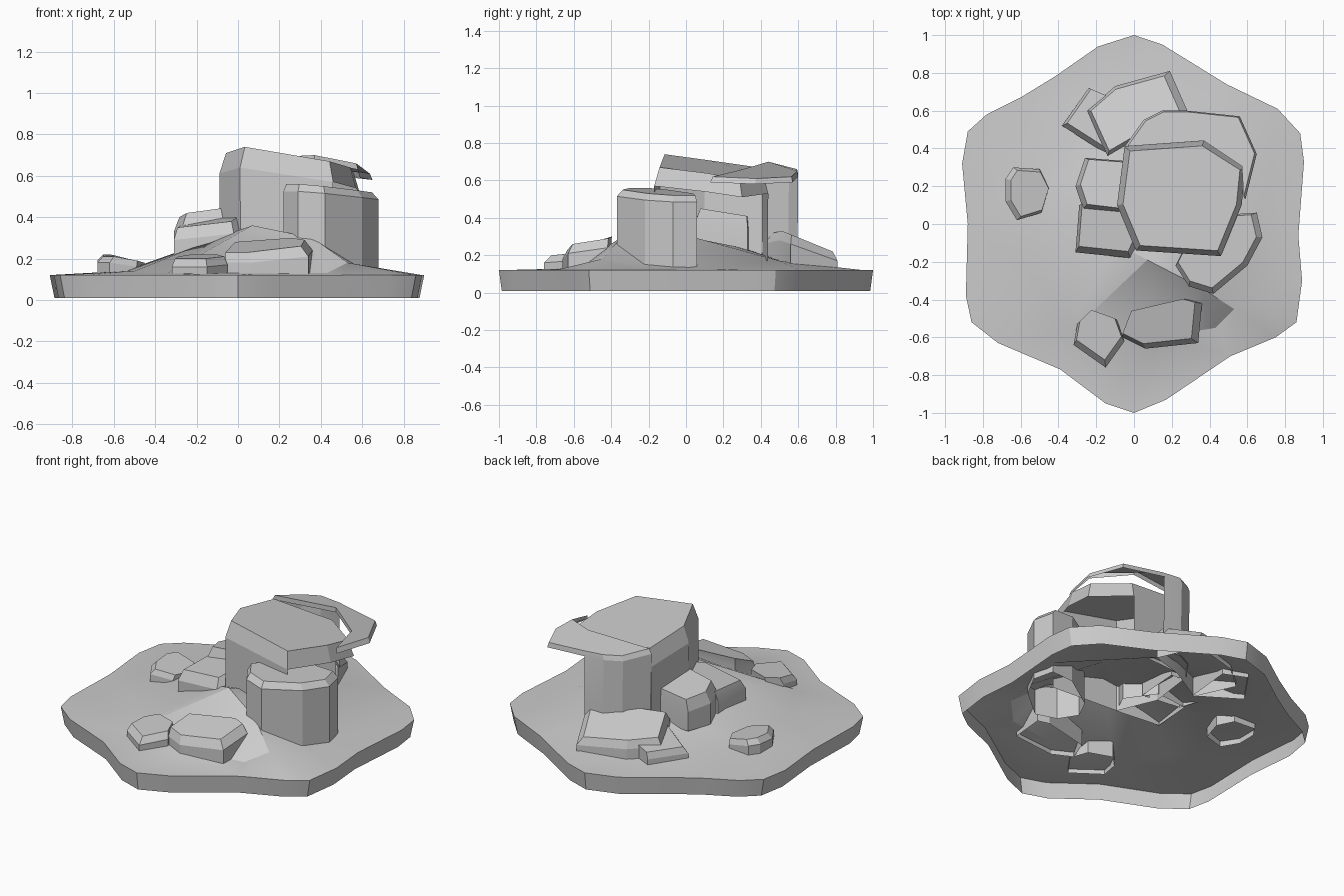
import bpy
import bmesh
import math
from mathutils import Vector
from mathutils.geometry import delaunay_2d_cdt

default_cube = bpy.data.objects.get("Cube")
if default_cube:
    bpy.data.objects.remove(default_cube, do_unlink=True)

# One stone colour for everything
stone = bpy.data.materials.new("stone_grey")
stone.use_nodes = True
stone_colour = (.6, .6, .6, 1)
stone.diffuse_color = stone_colour
stone.node_tree.nodes["Principled BSDF"].inputs["Base Color"].default_value = stone_colour


def finish(name, bm, smooth_angle):
    """Turn a bmesh into a named, shaded object in the scene."""
    bmesh.ops.recalc_face_normals(bm, faces=bm.faces[:])
    mesh = bpy.data.meshes.new(name)
    bm.to_mesh(mesh)
    bm.free()
    mesh.materials.append(stone)
    obj = bpy.data.objects.new(name, mesh)
    bpy.context.collection.objects.link(obj)
    bpy.ops.object.select_all(action="DESELECT")
    obj.select_set(True)
    bpy.context.view_layer.objects.active = obj
    bpy.ops.object.shade_smooth_by_angle(angle=math.radians(smooth_angle))
    return obj


def bridge(bm, upper, lower, open_sides=()):
    """Join two closed rings with quads, leaving the listed sides open."""
    count = len(upper)
    for i in range(count):
        if i not in open_sides:
            j = (i + 1) % count
            bm.faces.new((upper[i], lower[i], lower[j], upper[j]))


def rock(name, outline, inset=.9, drop=.05, lean=(0, 0), flare=1, base=.1, open_sides=()):
    """Chipped boulder: inset, leaning top, sloping shoulder and walls."""
    bm = bmesh.new()
    points = [Vector(p) for p in outline]
    centre = sum(points, Vector()) / len(points)

    def ring(scale, height, shift=(0, 0)):
        return [bm.verts.new((centre.x + (p.x - centre.x) * scale + shift[0],
                              centre.y + (p.y - centre.y) * scale + shift[1],
                              height(p))) for p in points]

    top = ring(inset, lambda p: p.z, lean)
    shoulder = ring(1, lambda p: p.z - drop)
    foot = ring(flare, lambda p: base)
    bm.faces.new(top)
    bridge(bm, top, shoulder)
    bridge(bm, shoulder, foot, open_sides)
    return finish(name, bm, 15)


# Ground tile: wavy hexagonal rim with a mound, open underneath
rim = [(0, 1), (-.19, .94), (-.42, .78), (-.6, .67), (-.78, .58), (-.88, .49),
       (-.91, .32), (-.88, 0), (-.89, -.38), (-.86, -.52), (-.72, -.63),
       (-.39, -.77), (-.15, -.95), (0, -1), (.17, -.93), (.51, -.7),
       (.75, -.6), (.86, -.52), (.89, -.3), (.87, -.06), (.9, .33),
       (.88, .48), (.76, .61), (.49, .74), (.15, .95)]
mound = [(.07, -.19, .36), (.36, -.34, .3), (.53, -.45, .18), (.43, -.55, .13),
         (.12, -.6, .13), (-.34, -.58, .13), (-.5, -.3, .14), (-.1, -.1, .3),
         (-.55, .2, .14), (-.1, .3, .24), (.3, .1, .28), (.2, .5, .17),
         (-.2, .65, .13), (.68, .1, .13), (.6, -.2, .15)]
rim_height = .12
flat = [Vector(p) for p in rim] + [Vector(p[:2]) for p in mound]
heights = [rim_height] * len(rim) + [p[2] for p in mound]
xy, _, tris, sources, _, _ = delaunay_2d_cdt(flat, [], [list(range(len(rim)))], 1, 1e-5)
ground = bmesh.new()
surface = [ground.verts.new((p.x, p.y, heights[src[0]])) for p, src in zip(xy, sources)]
for tri in tris:
    ground.faces.new([surface[i] for i in tri])
index_of = {src[0]: i for i, src in enumerate(sources)}
upper_rim = [surface[index_of[i]] for i in range(len(rim))]
lower_rim = [ground.verts.new((x * .975, y * .985, .01)) for x, y in rim]
bridge(ground, upper_rim, lower_rim)
finish("ground_tile", ground, 30)

# Tall central boulder, hollow where the side pillar stands
rock("main_boulder",
     [(-.05, .41, .67), (-.09, .1, .71), (.01, -.14, .74), (.46, -.17, .67),
      (.57, .1, .64), (.59, .3, .61), (.37, .44, .63)],
     inset=.91, drop=.1, flare=.99, base=.17, open_sides=(3, 4, 5))

# Rear boulder: a raised crescent behind the main one, with a thin ledge
rock("rear_boulder",
     [(-.05, .41, .68), (.37, .44, .7), (.58, .3, .66), (.59, .13, .62),
      (.65, .37, .61), (.56, .57, .62), (.28, .6, .65), (.15, .6, .66),
      (.05, .55, .66)],
     inset=.96, drop=.03, flare=.97, base=.15, open_sides=(0, 1, 2, 3, 4, 5))

# Side pillar
rock("side_pillar",
     [(.22, -.22, .56), (.29, -.33, .56), (.42, -.37, .55), (.6, -.22, .53),
      (.68, -.07, .52), (.65, .06, .52), (.5, .05, .53), (.28, -.1, .55)],
     inset=.9, drop=.035, lean=(-.01, .01))

# Pair of stones leaning on the boulder
rock("leaning_stone_front",
     [(-.31, -.15, .35), (-.02, -.18, .38), (.04, -.05, .42), (-.08, .12, .4),
      (-.29, .1, .36)],
     inset=.9, drop=.06, lean=(0, .02), base=.2)
rock("leaning_stone_back",
     [(-.27, .08, .42), (-.02, .05, .45), (.0, .33, .41), (-.26, .35, .39),
      (-.31, .2, .4)],
     inset=.88, drop=.07, lean=(.01, .01), base=.2)

# Low slabs at the back
rock("back_slab",
     [(-.14, .36, .3), (.1, .5, .33), (.3, .56, .31), (.19, .81, .22),
      (-.1, .73, .24), (-.25, .6, .25)],
     inset=.88, drop=.05, lean=(-.01, 0))
rock("back_chip",
     [(-.38, .52, .2), (-.13, .36, .24), (-.1, .66, .22), (-.24, .72, .2)],
     inset=.9, drop=.04, lean=(.01, .01))

# Loose stones at the front and side
rock("front_long_stone",
     [(-.06, -.6, .23), (.06, -.66, .23), (.34, -.63, .26), (.36, -.42, .29),
      (.29, -.4, .3), (-.01, -.47, .28)],
     inset=.91, drop=.05, lean=(-.02, .015))
rock("front_small_stone",
     [(-.32, -.64, .2), (-.15, -.76, .2), (-.05, -.62, .21), (-.09, -.51, .22),
      (-.23, -.46, .22), (-.3, -.53, .21)],
     inset=.88, drop=.04, lean=(0, .02))
rock("side_small_stone",
     [(-.68, .12, .21), (-.62, .02, .21), (-.49, .06, .19), (-.45, .19, .18),
      (-.5, .29, .19), (-.64, .3, .22), (-.68, .24, .22)],
     inset=.87, drop=.03, lean=(.015, 0))
